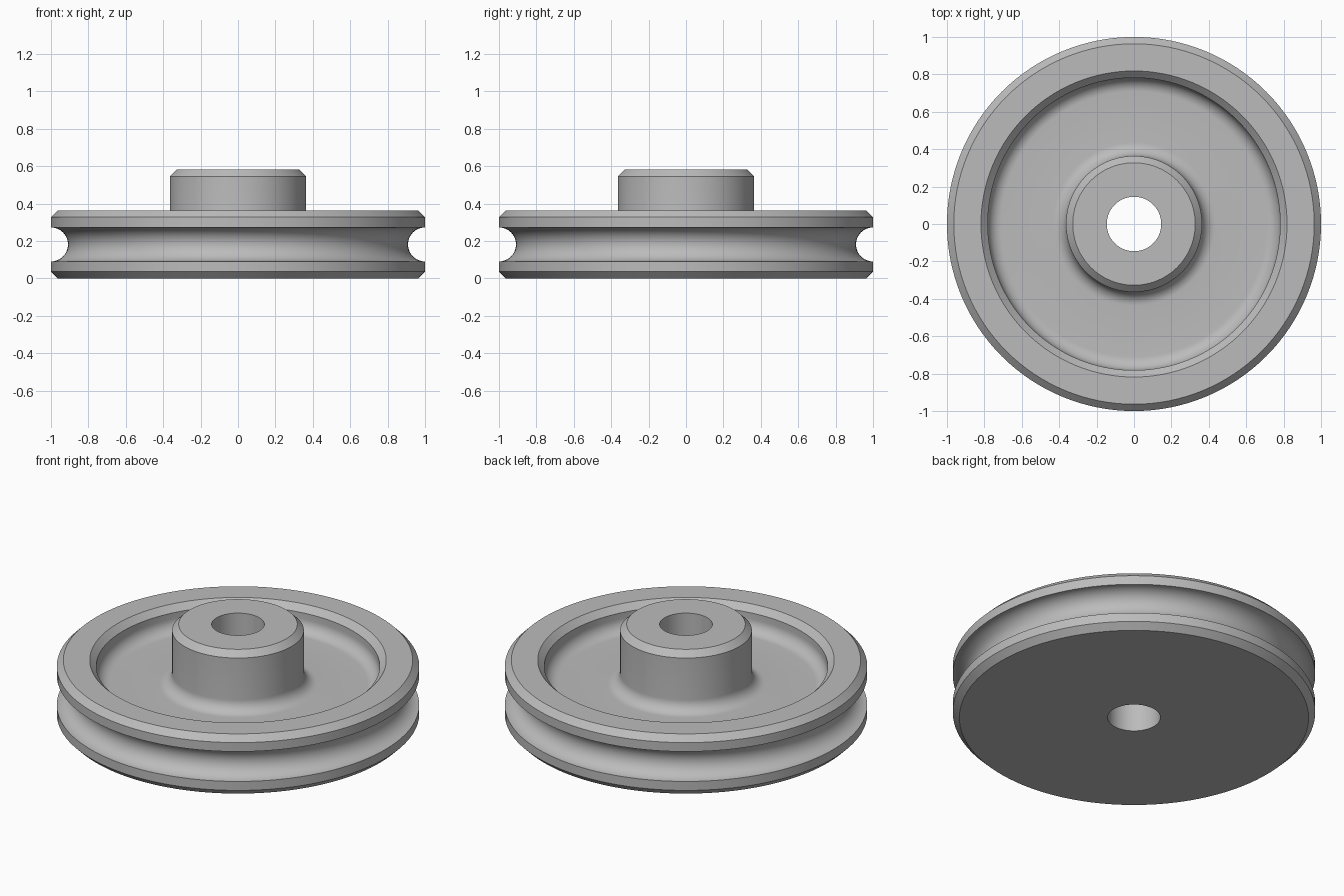
import bpy
import bmesh
from math import cos, sin, pi, radians, tau
from mathutils import Matrix, Vector

cube = bpy.data.objects.get("Cube")
if cube:
    bpy.data.objects.remove(cube, do_unlink=True)

# Dimensions, in units of the chamfer width
SCALE = 1 / 27.5
RIM, HUB, BORE = 27.5, 10, 4
THICK, HUB_TOP, FLOOR = 10, 16, 6
RECESS, GROOVE, FILLET, CHAMFER = 21.5, 2.5, 2, 1
SEGMENTS = 128


def arc(r, z, radius, start, end, steps):
    """Points on a circular arc in the radius/height plane, angles in degrees."""
    angles = [radians(start + (end - start) * i / steps) for i in range(steps + 1)]
    return [(r + radius * cos(a), z + radius * sin(a)) for a in angles]


# Closed half section, from the bottom of the bore outwards and back over the hub
profile = [(BORE, 0), (RIM - CHAMFER, 0), (RIM, CHAMFER)]
profile += arc(RIM, THICK / 2, GROOVE, 270, 90, 24)
profile += [(RIM, THICK - CHAMFER), (RIM - CHAMFER, THICK),
            (RECESS + CHAMFER, THICK), (RECESS, THICK - CHAMFER)]
profile += arc(RECESS - FILLET, FLOOR + FILLET, FILLET, 0, -90, 10)
profile += arc(HUB + FILLET, FLOOR + FILLET, FILLET, 270, 180, 10)
profile += [(HUB, HUB_TOP - CHAMFER), (HUB - CHAMFER, HUB_TOP), (BORE, HUB_TOP)]

# Revolve the section around the axle
bm = bmesh.new()
rings = []
for i in range(SEGMENTS):
    turn = Matrix.Rotation(tau * i / SEGMENTS, 3, "Z")
    rings.append([bm.verts.new(turn @ Vector((r, 0, z)) * SCALE) for r, z in profile])
for i, ring in enumerate(rings):
    after = rings[(i + 1) % SEGMENTS]
    for j in range(len(profile)):
        k = (j + 1) % len(profile)
        bm.faces.new((ring[j], after[j], after[k], ring[k]))
bmesh.ops.recalc_face_normals(bm, faces=bm.faces)
mesh = bpy.data.meshes.new("pulley_wheel")
bm.to_mesh(mesh)
bm.free()

# Plain grey metal
grey = bpy.data.materials.new("grey")
grey.use_nodes = True
grey.diffuse_color = (0.5, 0.5, 0.5, 1)
grey.node_tree.nodes["Principled BSDF"].inputs["Base Color"].default_value = grey.diffuse_color
mesh.materials.append(grey)

wheel = bpy.data.objects.new("pulley_wheel", mesh)
bpy.context.collection.objects.link(wheel)
bpy.ops.object.select_all(action="DESELECT")
wheel.select_set(True)
bpy.context.view_layer.objects.active = wheel
bpy.ops.object.shade_smooth_by_angle(angle=radians(30))
